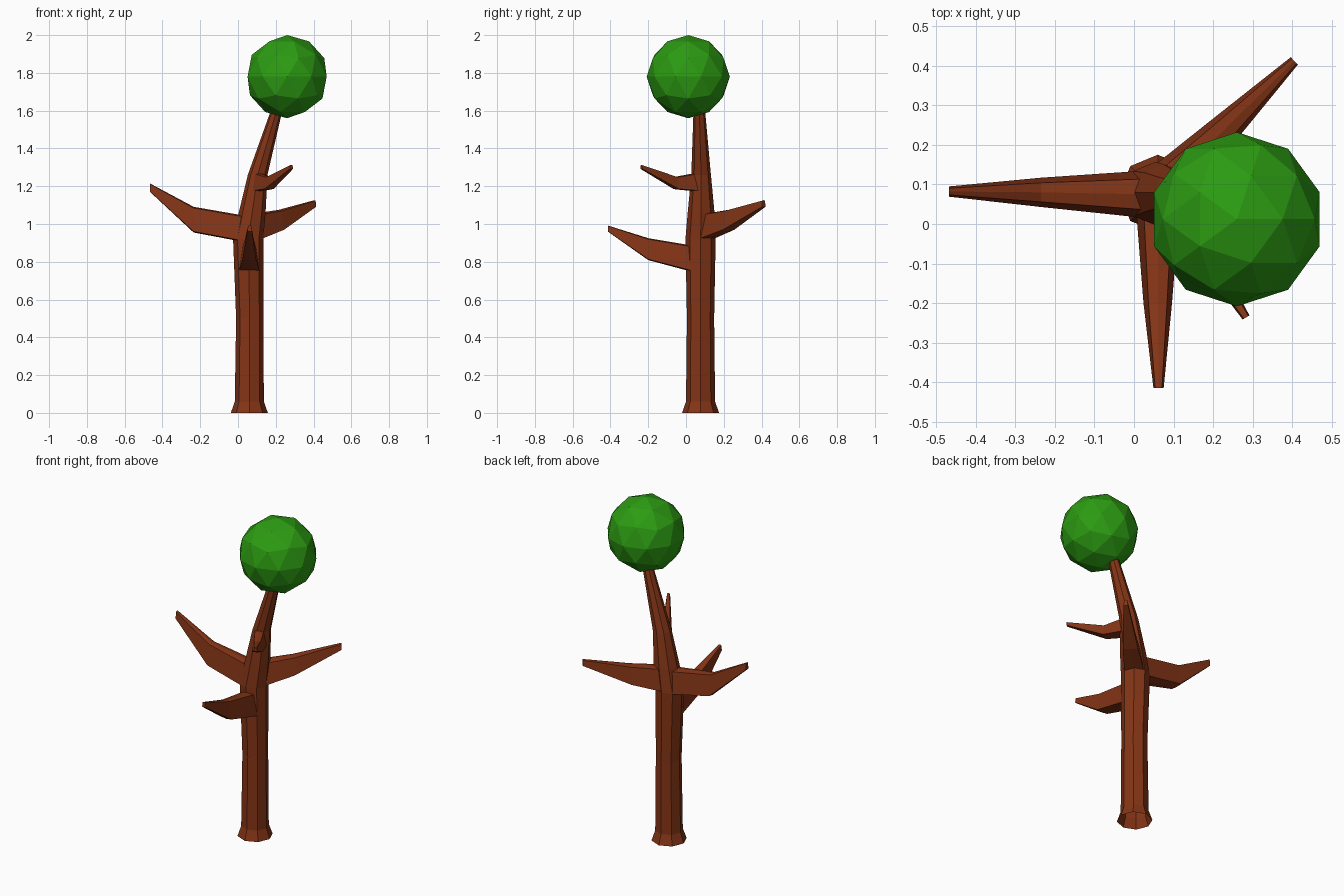
import bpy, bmesh, math
from mathutils import Vector

if "Cube" in bpy.data.objects:
    bpy.data.objects.remove(bpy.data.objects["Cube"])


def material(name, color):
    m = bpy.data.materials.new(name)
    m.diffuse_color = (*color, 1)
    m.use_nodes = True
    m.node_tree.nodes["Principled BSDF"].inputs["Base Color"].default_value = m.diffuse_color
    return m


bark = material("bark", (0.23, 0.035, 0.008))
leaf = material("leaf", (0.025, 0.33, 0.006))


def loft(name, rings, cap_start, mat):
    """Skin a list of equal-sized point rings and cap the far end."""
    bm = bmesh.new()
    vs = [[bm.verts.new(p) for p in ring] for ring in rings]
    n = len(vs[0])
    for a, b in zip(vs, vs[1:]):
        for i in range(n):
            j = (i + 1) % n
            bm.faces.new((a[i], a[j], b[j], b[i]))
    bm.faces.new(vs[-1])
    if cap_start:
        bm.faces.new(vs[0][::-1])
    bmesh.ops.recalc_face_normals(bm, faces=bm.faces)
    me = bpy.data.meshes.new(name)
    bm.to_mesh(me)
    bm.free()
    me.materials.append(mat)
    ob = bpy.data.objects.new(name, me)
    bpy.context.collection.objects.link(ob)
    return ob


def branch(name, sections):
    """Sections are (centre, half width, half height); narrower on top."""
    d = Vector(sections[-1][0]) - Vector(sections[0][0])
    side = Vector((-d.y, d.x, 0)).normalized()
    up = Vector((0, 0, 1))
    shape = [(-1, -0.92), (0, -1), (1, -0.92), (0.65, 0.9), (0, 1), (-0.65, 0.9)]
    rings = [[Vector(c) + side * (w * u) + up * (h * v) for u, v in shape]
             for c, w, h in sections]
    loft(name, rings, True, bark)


# Eight-sided trunk with a flared foot, leaning toward the crown
trunk = [(0.06, 0.077, 0, 0.098), (0.06, 0.077, 0.06, 0.077),
         (0.062, 0.077, 0.5, 0.072), (0.054, 0.077, 0.92, 0.08),
         (0.075, 0.08, 1.06, 0.071), (0.104, 0.08, 1.26, 0.052),
         (0.207, 0.07, 1.61, 0.03)]
rings = [[(x + r * math.cos(k * math.pi / 4), y + r * math.sin(k * math.pi / 4), z)
          for k in range(8)] for x, y, z, r in trunk]
loft("trunk", rings, False, bark)

# Four branches growing from the trunk
branch("left_branch", [((0.03, 0.075, 0.975), 0.06, 0.07),
                       ((-0.235, 0.08, 1.023), 0.037, 0.068),
                       ((-0.467, 0.082, 1.193), 0.013, 0.022)])
branch("front_branch", [((0.06, 0.04, 0.815), 0.055, 0.07),
                        ((0.06, -0.2, 0.867), 0.036, 0.058),
                        ((0.062, -0.414, 0.976), 0.013, 0.016)])
branch("back_branch", [((0.085, 0.105, 0.985), 0.055, 0.07),
                       ((0.215, 0.225, 1.02), 0.042, 0.055),
                       ((0.405, 0.412, 1.108), 0.013, 0.018)])
branch("small_branch", [((0.105, 0.06, 1.222), 0.04, 0.05),
                        ((0.165, -0.052, 1.217), 0.028, 0.034),
                        ((0.283, -0.236, 1.302), 0.01, 0.011)])

# Faceted ball of leaves
bpy.ops.mesh.primitive_ico_sphere_add(subdivisions=2, radius=0.22,
                                      location=(0.26, 0.012, 1.78))
crown = bpy.context.object
crown.name = "leaf_crown"
crown.data.materials.append(leaf)
